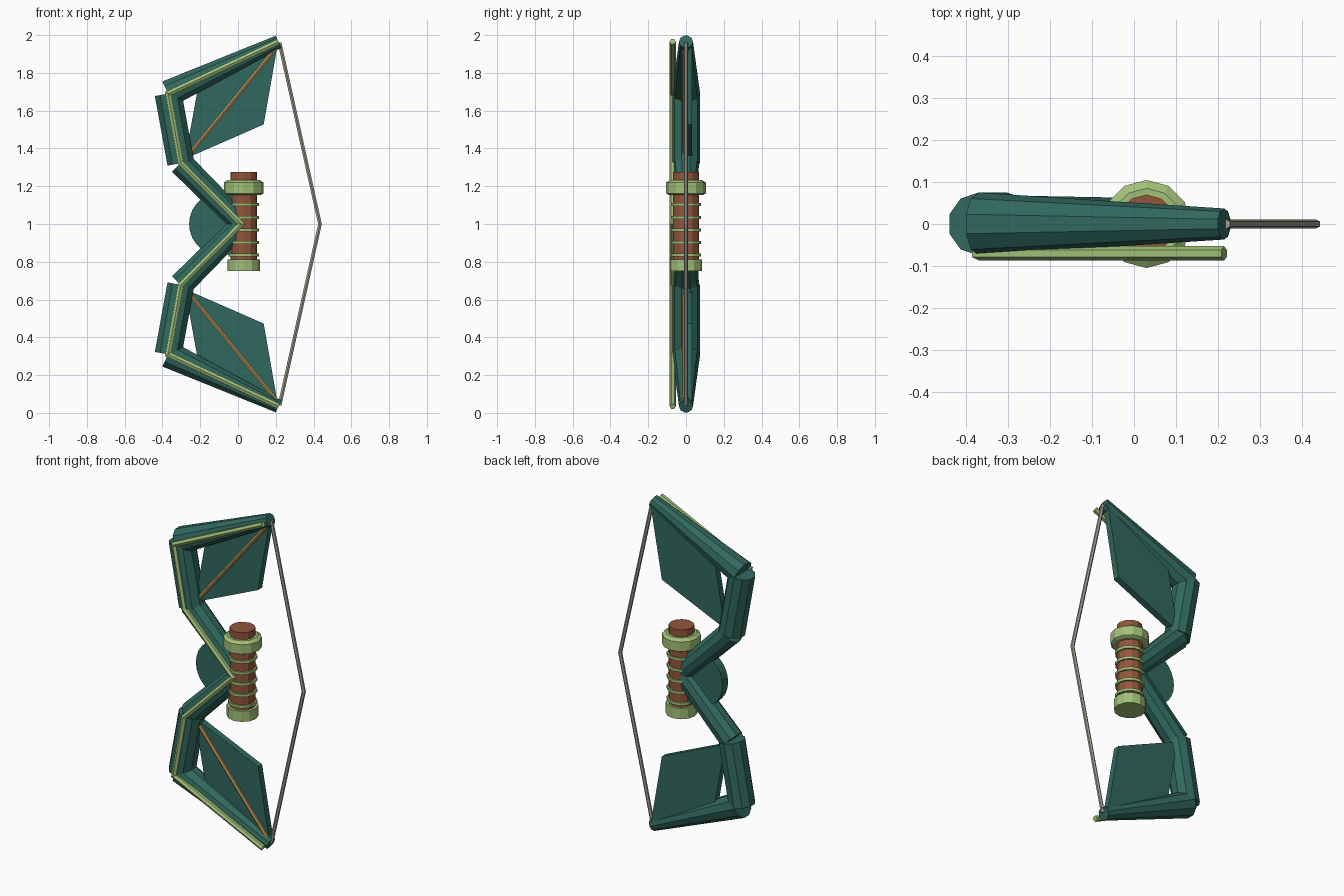
import bpy, bmesh, math
from mathutils import Vector, Matrix

cube = bpy.data.objects.get("Cube")
if cube:
    bpy.data.objects.remove(cube, do_unlink=True)


def material(name, rgb):
    m = bpy.data.materials.new(name)
    m.use_nodes = True
    m.diffuse_color = (*rgb, 1)
    m.node_tree.nodes["Principled BSDF"].inputs["Base Color"].default_value = (*rgb, 1)
    return m


teal = material("dark teal", (0.03, 0.14, 0.112))
green = material("pale green", (0.36, 0.53, 0.19))
brown = material("leather brown", (0.29, 0.092, 0.045))
orange = material("bronze", (0.45, 0.28, 0.09))
grey = material("string grey", (0.36, 0.35, 0.28))


def finish(name, bm, mat):
    bmesh.ops.recalc_face_normals(bm, faces=bm.faces)
    mesh = bpy.data.meshes.new(name)
    bm.to_mesh(mesh)
    bm.free()
    mesh.materials.append(mat)
    obj = bpy.data.objects.new(name, mesh)
    bpy.context.collection.objects.link(obj)


def skin(name, rings, mat):
    """Closed solid through a list of equal rings of points."""
    bm = bmesh.new()
    loops = [[bm.verts.new(co) for co in ring] for ring in rings]
    for low, high in zip(loops, loops[1:]):
        for i in range(len(low)):
            j = (i + 1) % len(low)
            bm.faces.new((low[i], low[j], high[j], high[i]))
    bm.faces.new(loops[0])
    bm.faces.new(loops[-1])
    finish(name, bm, mat)


def rod(name, a, b, r1, r2, sides, mat):
    """Tapered rod from a to b, with one edge facing along y (or x if the rod runs along y)."""
    a, b = Vector(a), Vector(b)
    axis = (b - a).normalized()
    side = Vector((1, 0, 0)) if abs(axis.y) > 0.9 else Vector((0, 1, 0))
    frame = Matrix((side.cross(axis), side, axis)).transposed().to_4x4()
    bm = bmesh.new()
    bmesh.ops.create_cone(bm, cap_ends=True, segments=sides, radius1=r1, radius2=r2,
                          depth=(b - a).length)
    bm.transform(Matrix.Translation((a + b) / 2) @ frame)
    finish(name, bm, mat)


def tube(name, path, y, radius, mat, sides=6):
    """Mitred tube along an (x, z) path lying in a plane of constant y."""
    pts = [Vector((x, y, z)) for x, z in path]
    dirs = [(q - p).normalized() for p, q in zip(pts, pts[1:])]
    rings = []
    for i, p in enumerate(pts):
        before, after = dirs[max(i - 1, 0)], dirs[min(i, len(dirs) - 1)]
        tangent = (before + after).normalized()
        across = Vector((tangent.z, 0, -tangent.x)) / tangent.dot(after)
        angles = [math.pi / 2 + k * math.tau / sides for k in range(sides)]
        rings.append([p + radius * (across * math.cos(t) + Vector((0, math.sin(t), 0)))
                      for t in angles])
    skin(name, rings, mat)


def lathe(name, profile, mat, sides=12):
    """Solid spun around the grip axis from (radius, z) points."""
    skin(name, [[(GRIP_X + r * math.cos(t * math.tau / sides),
                  r * math.sin(t * math.tau / sides), z) for t in range(sides)]
                for r, z in profile], mat)


MID = 1.0
GRIP_X = 0.03
# upper half of the limb centre line as (x, height above the middle)
LIMB = [(0.018, 0), (-0.303, 0.322), (-0.37, 0.69), (0.215, 0.965)]
RADII = [(0.062, 0.068), (0.075, 0.075), (0.075, 0.037)]
PANEL = [(-0.28, 0.345), (0.136, 0.527), (0.21, 0.95), (-0.207, 0.75)]

for label, s in (("upper", 1), ("lower", -1)):
    # limb segments
    for part, p, q, (r1, r2) in zip(("root", "middle", "tip"), LIMB, LIMB[1:], RADII):
        rod(f"{label}_limb_{part}", (p[0], 0, MID + s * p[1]), (q[0], 0, MID + s * q[1]),
            r1, r2, 10, teal)
    # web panel
    skin(f"{label}_panel", [[(x, y, MID + s * z) for x, z in PANEL] for y in (-0.005, 0.033)],
         teal)
    # diagonal strut on the panel front
    rod(f"{label}_panel_strut", (-0.265, -0.009, MID + s * 0.36), (0.2, -0.009, MID + s * 0.93),
        0.012, 0.012, 6, orange)

# trim along the front of both limbs
tube("front_trim", [(x, MID + z) for x, z in reversed(LIMB)]
     + [(x, MID - z) for x, z in LIMB[1:]], -0.07, 0.017, green)

# bow string
tube("string", [(0.22, 1.96), (0.434, 1.0), (0.22, 0.04)], 0, 0.011, grey)

# round disc behind the grip
rod("disc", (-0.092, -0.027, MID), (-0.092, 0.027, MID), 0.167, 0.167, 28, teal)

# grip with collar, pommel and wrap rings
lathe("grip", [(0.07, 0.77), (0.07, 1.275)], brown)
lathe("upper_collar", [(0.09, 1.154), (0.105, 1.162), (0.105, 1.219), (0.085, 1.233)], green)
lathe("pommel", [(0.086, 0.75), (0.086, 0.813)], green)
for i in range(5):
    z = 0.836 + i * 0.0665
    lathe(f"wrap_ring_{i + 1}", [(0.08, z - 0.008), (0.08, z + 0.008)], green)
